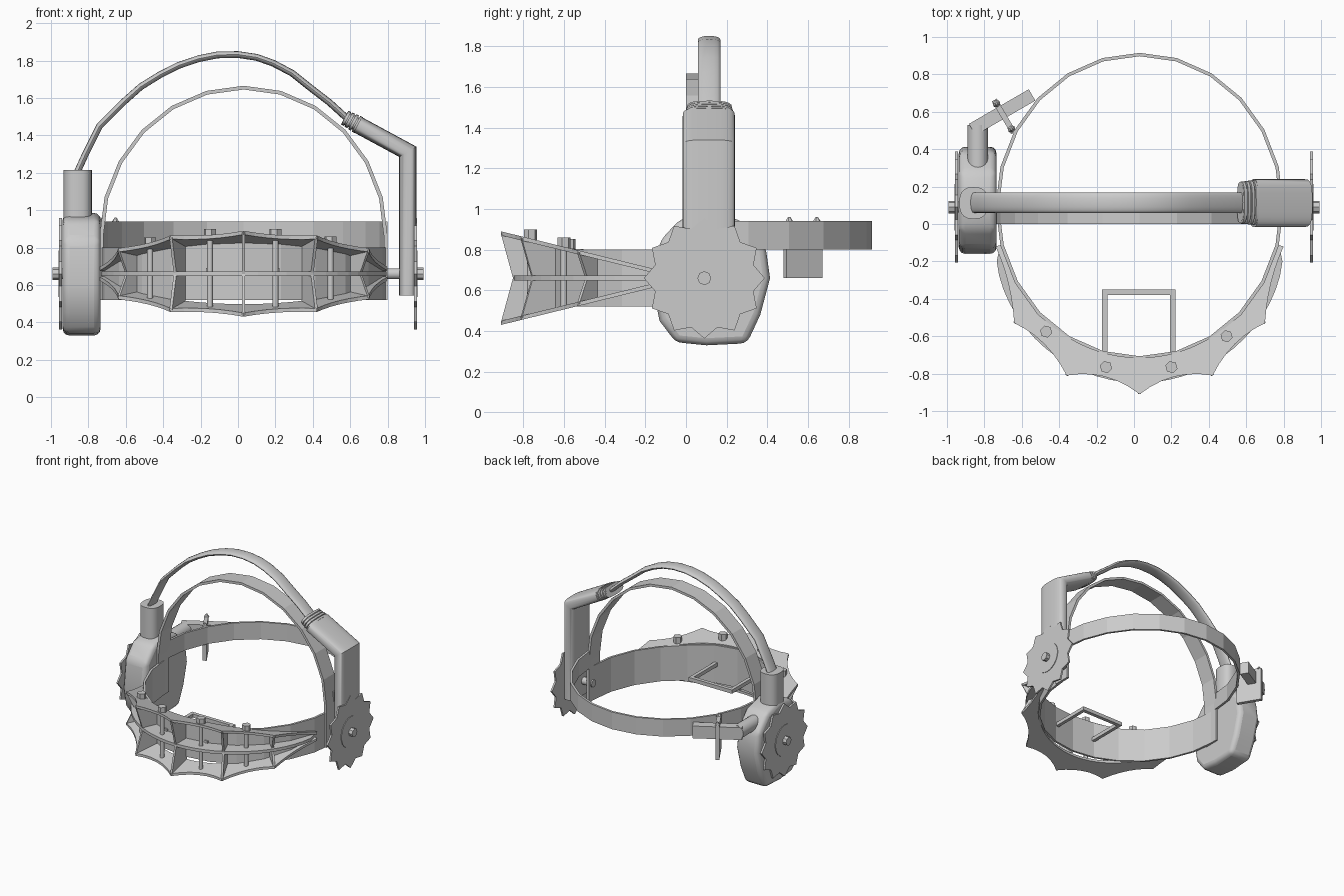
import bpy, bmesh
from math import sin, cos, pi, radians, atan2
from mathutils import Vector as V

if "Cube" in bpy.data.objects:
    bpy.data.objects.remove(bpy.data.objects["Cube"])

CX, CY, RX, RY, ZM = 0.03, 0.095, 0.77, 0.82, 0.66


def loft(name, rings, closed=False, smooth=None, bevel=0):
    """Skin equal-length rings of points; cap the ends unless closed."""
    bm = bmesh.new()
    vs = [[bm.verts.new(p) for p in r] for r in rings]
    n, m = len(vs[0]), len(vs)
    for i in range(m if closed else m - 1):
        a, b = vs[i], vs[(i + 1) % m]
        for j in range(n):
            k = (j + 1) % n
            bm.faces.new((a[j], a[k], b[k], b[j]))
    if not closed:
        bm.faces.new(vs[0])
        bm.faces.new(vs[-1][::-1])
    bmesh.ops.recalc_face_normals(bm, faces=bm.faces)
    me = bpy.data.meshes.new(name)
    bm.to_mesh(me)
    bm.free()
    ob = bpy.data.objects.new(name, me)
    bpy.context.collection.objects.link(ob)
    bpy.context.view_layer.objects.active = ob
    for o in bpy.context.selected_objects:
        o.select_set(False)
    ob.select_set(True)
    if bevel:
        md = ob.modifiers.new("bevel", 'BEVEL')
        md.width, md.segments = bevel, 3
    if smooth:
        bpy.ops.object.shade_smooth_by_angle(angle=radians(smooth))
    return ob


def rod(name, a, b, r, n=12, smooth=40, r2=None):
    """Cylinder between two points."""
    a, b = V(a), V(b)
    d = (b - a).normalized()
    u = d.orthogonal().normalized()
    w = d.cross(u)
    ring = lambda p, q: [p + q * (u * cos(2*pi*i/n) + w * sin(2*pi*i/n)) for i in range(n)]
    return loft(name, [ring(a, r), ring(b, r if r2 is None else r2)], smooth=smooth)


def box(name, a, b, width, height):
    """Bar from a to b, width horizontal, height vertical."""
    a, b = V(a), V(b)
    s = (b - a).cross(V((0, 0, 1))).normalized() * width / 2
    h = V((0, 0, height / 2))
    return loft(name, [[p - s - h, p + s - h, p + s + h, p - s + h] for p in (a, b)])


def sweep_xz(name, path, y, hy, ht, power=1.0, n=20):
    """Flat oval section swept along a path in the xz plane, mitred at corners."""
    pts = [V((x, 0, z)) for x, z in path]
    rings = []
    for i, p in enumerate(pts):
        d1 = (pts[i] - pts[i-1]).normalized() if i else (pts[1] - p).normalized()
        d2 = (pts[i+1] - p).normalized() if i < len(pts) - 1 else d1
        d = (d1 + d2).normalized()
        nrm = V((-d.z, 0, d.x)) / max(d.dot(d1), 0.5)
        ring = []
        for j in range(n):
            c, s = cos(2*pi*j/n), sin(2*pi*j/n)
            f = lambda v: (1 if v > 0 else -1) * abs(v) ** power
            ring.append(p + V((0, y + hy * f(c), 0)) + nrm * ht * f(s))
        rings.append(ring)
    return loft(name, rings, smooth=40)


def ell(a, off=0.0):
    return CX + (RX + off) * cos(a), CY + (RY + off) * sin(a)


def plate_z(y):
    return 0.89 - 0.245 * (y + 0.91)


# Horizontal head band: thin back half, tall front half
def band(name, a0, a1, z0, ztop):
    rings = []
    for i in range(13):
        a = radians(a0 + (a1 - a0) * i / 12)
        (xi, yi), (xo, yo) = ell(a, -0.018), ell(a)
        z1 = ztop(yo)
        rings.append([(xi, yi, z0), (xo, yo, z0), (xo, yo, z1), (xi, yi, z1)])
    loft(name, rings)


band("back_band", 0, 180, 0.80, lambda y: 0.94)
band("front_band", 180, 360, 0.52, lambda y: max(0.80, plate_z(y) - 0.01))

# Overhead strap with straight legs down the sides
outline = [(0, 0.52)] + [(pi * i / 12, None) for i in range(13)] + [(pi, 0.52)]
rings = []
for a, z in outline:
    q = []
    for off, y in ((-0.02, 0), (-0.02, 0.14), (0, 0.14), (0, 0)):
        q.append((CX + (RX + off) * cos(a), y, z or 0.86 + (0.805 + off) * sin(a)))
    rings.append(q)
loft("overhead_strap", rings)

# Visor: scalloped top and bottom plates, sloping apart towards the front
tips = [(0.77, -0.12), (0.67, -0.53), (0.39, -0.81), (0.0, -0.91)]
half = []
for i, sag in enumerate((0.02, 0.035, 0.045)):
    a, b = V(tips[i]), V(tips[i+1])
    mid = (a + b) / 2
    c = mid + (V((0, CY)) - mid).normalized() * 2 * sag
    half += [a*(1-t)**2 + c*2*t*(1-t) + b*t*t for t in (k / 6 for k in range(6))]
edge = half + [V(tips[3])] + [V((-p.x, p.y)) for p in reversed(half)]


def inner(p):
    a = atan2((p[1] - CY) / RY, p[0] / RX)
    return ell(a, -0.01)


for name, s in (("visor_top", 1), ("visor_bottom", -1)):
    rings = []
    for p in edge:
        ix, iy = inner(p)
        rings.append([(x, y, ZM + s * (plate_z(y) - ZM - t)) for x, y, t in
                      ((ix, iy, 0), (p.x + CX, p.y, 0), (p.x + CX, p.y, 0.02), (ix, iy, 0.02))])
    loft(name, rings)

# Visor dividers with notched front edges, one at each tip
for tx, ty in tips[1:] + [(-x, y) for x, y in tips[1:3]]:
    bx, by = inner((tx, ty))
    tip, base = V((tx + CX, ty)), V((bx, by))
    d = (tip - base).normalized()
    side = V((-d.y, d.x)) * 0.008
    m = tip - d * 0.06
    zt, zb = plate_z(ty) - 0.01, plate_z(by) - 0.01
    prof = [(base, zb), (tip, zt), (m, ZM), (tip, 2*ZM - zt), (base, 2*ZM - zb)]
    loft("visor_divider", [[(p.x + s*side.x, p.y + s*side.y, z) for p, z in prof] for s in (-1, 1)])

# Crescent middle rib
rings = []
for i in range(31):
    k = i / 30
    a = radians(195 + 150 * k)
    (xi, yi), (xo, yo) = ell(a, -0.01), ell(a, 0.004 + 0.12 * max(0, sin(pi * k)) ** 0.5)
    rings.append([(xi, yi, ZM-.012), (xo, yo, ZM-.012), (xo, yo, ZM+.012), (xi, yi, ZM+.012)])
loft("visor_middle_rib", rings)

# Vertical visor rods with hexagonal bolt heads
for x, y in ((-0.47, -0.575), (-0.15, -0.765), (0.20, -0.765), (0.495, -0.6)):
    z = plate_z(y)
    rod("visor_rod", (x, y, 2*ZM - z + 0.01), (x, y, z), 0.016)
    rod("visor_bolt", (x, y, z - 0.01), (x, y, z + 0.045), 0.033, 6, None)

# Square frame inside the front band
box("inner_frame_side", (-0.157, -0.71, 0.675), (-0.157, -0.35, 0.675), 0.028, 0.03)
box("inner_frame_side", (0.207, -0.71, 0.675), (0.207, -0.35, 0.675), 0.028, 0.03)
box("inner_frame_bar", (-0.171, -0.365, 0.675), (0.221, -0.365, 0.675), 0.03, 0.03)

# Toothed side discs with washers and bolts
for s in (-1, 1):
    star = []
    for i in range(24):
        r, a = (0.25 if i % 2 else 0.297), 2 * pi * i / 24
        star.append((0.09 + r * sin(a), ZM + r * cos(a)))
    loft("side_disc", [[(s * x, y, z) for y, z in star] for x in (0.942, 0.956)])
    rod("disc_washer", (s*0.955, 0.09, ZM), (s*0.961, 0.09, ZM), 0.125, 24)
    rod("disc_bolt", (s*0.95, 0.09, ZM), (s*0.993, 0.09, ZM), 0.034, 8, None)
    rod("disc_axle", (s*0.76 + CX*(s > 0) - 0.02, 0.09, ZM), (s*0.95, 0.09, ZM), 0.03)

# Left ear housing and its neck
prof = [(-0.16, 0.60), (-0.13, 0.45), (-0.05, 0.345), (0.1, 0.33), (0.30, 0.34), (0.365, 0.48),
        (0.413, 0.66), (0.39, 0.82), (0.28, 0.94), (0.12, 0.985), (-0.03, 0.95), (-0.13, 0.84)]
loft("ear_housing", [[(x, y, z) for y, z in prof] for x in (-0.937, -0.735)], smooth=35, bevel=0.035)
sweep_xz("housing_neck", [(-0.857, 0.9), (-0.857, 1.215)], 0.112, 0.085, 0.077, 0.75)

# Right ear tube: wide flat pipe with one bend, then a ribbed collar
sweep_xz("ear_tube", [(0.908, 0.545), (0.908, 1.312), (0.64, 1.457)], 0.112, 0.128, 0.046, 0.6, 28)
for i in range(4):
    x, z = 0.645 - 0.02 * i, 1.455 + 0.0108 * i
    sweep_xz("collar_ring", [(x, z), (x - 0.014, z + 0.0076)], 0.115, 0.12 - 0.003 * i,
             0.048 - 0.002 * i, 0.65)
sweep_xz("collar_core", [(0.66, 1.446), (0.57, 1.495)], 0.115, 0.10, 0.036, 0.65)

# Arched overhead hose
sweep_xz("overhead_hose", [(0.60, 1.475), (0.49, 1.575), (0.38, 1.66), (0.29, 1.732), (0.19, 1.785),
         (0.1, 1.817), (0, 1.832), (-0.11, 1.83), (-0.21, 1.81), (-0.32, 1.773), (-0.42, 1.722),
         (-0.52, 1.66), (-0.61, 1.58), (-0.74, 1.45), (-0.82, 1.29), (-0.888, 1.14)],
         0.114, 0.055, 0.018, 0.9, 16)

# Rear arm on the left housing: elbow, bar and hanging blade
AZ = 0.86
rod("arm_stub", (-0.835, 0.30, AZ), (-0.835, 0.53, AZ), 0.055, 16)
box("arm_bar", (-0.865, 0.505, AZ), (-0.545, 0.69, AZ), 0.07, 0.10)
d = V((0.086, -0.145, 0)) * 0.55
p = V((-0.695, 0.575, 0.80))
box("arm_blade", p - d * 1.1, p + d * 1.1, 0.03, 0.28)
for k in (-1, 1):
    q = p + d * 0.85 * k
    rod("blade_tip", (q.x, q.y, 0.935), (q.x, q.y, 0.96), 0.022, 6, None, 0.006)
